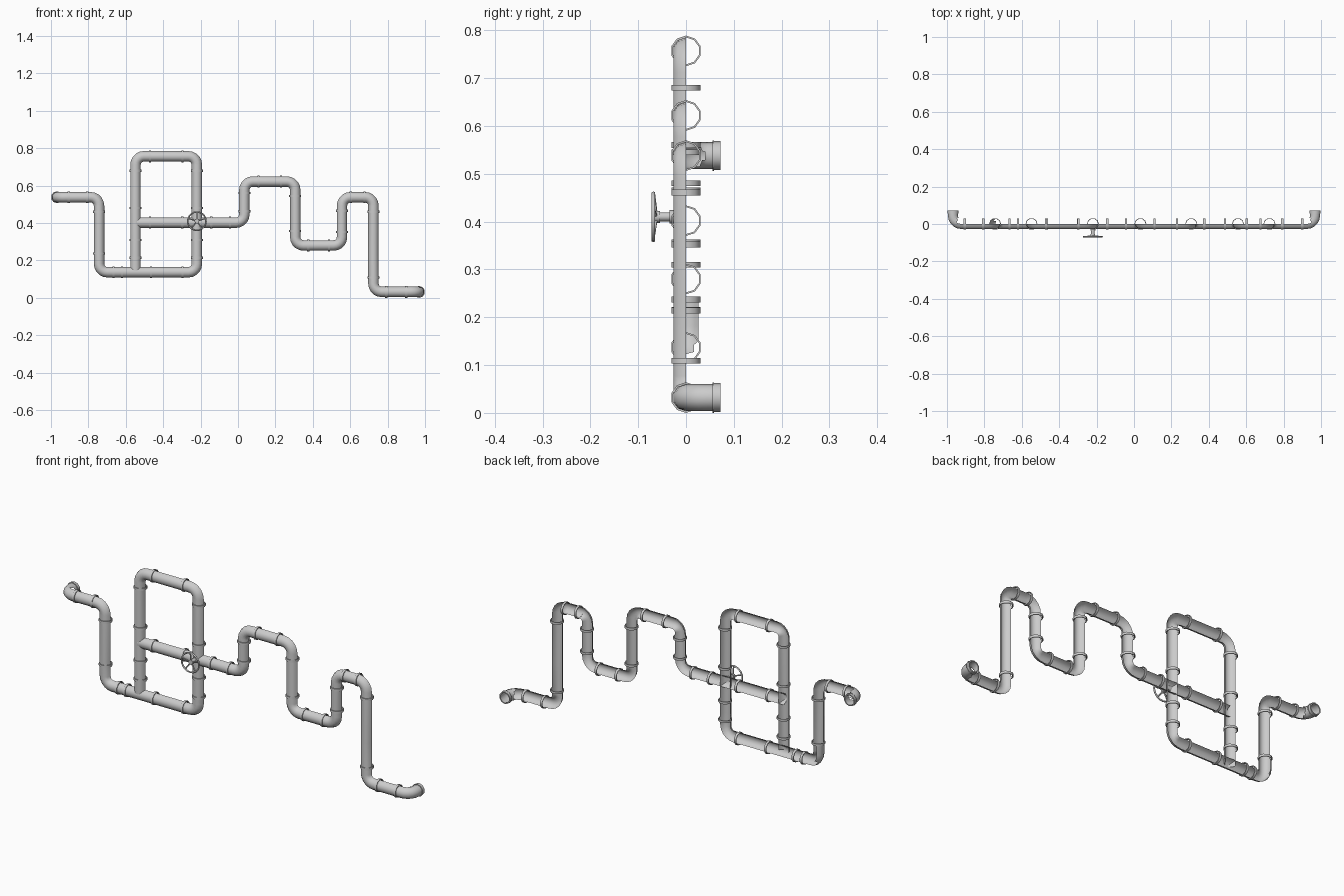
import bpy, bmesh, math
from mathutils import Vector, Matrix

if "Cube" in bpy.data.objects:
    bpy.data.objects.remove(bpy.data.objects["Cube"])

SIDES, R, BEND = 10, 0.028, 0.045
V = Vector


def finish(name, bm, angle=40):
    me = bpy.data.meshes.new(name)
    bmesh.ops.recalc_face_normals(bm, faces=bm.faces)
    bm.to_mesh(me)
    bm.free()
    ob = bpy.data.objects.new(name, me)
    bpy.context.collection.objects.link(ob)
    bpy.ops.object.select_all(action='DESELECT')
    ob.select_set(True)
    bpy.context.view_layer.objects.active = ob
    bpy.ops.object.shade_smooth_by_angle(angle=math.radians(angle))
    return ob


def section(bm, p, t, r):
    # ten-sided loop around point p, facing along t
    t = t.normalized()
    n = V((0, 0, 1)).cross(t) if abs(t.y) > 1e-4 else V((0, 1, 0))
    b = t.cross(n)
    return [bm.verts.new(p + r * (math.cos(a) * b + math.sin(a) * n))
            for a in (2 * math.pi * k / SIDES for k in range(SIDES))]


def bridge(bm, a, b):
    for k in range(SIDES):
        j = (k + 1) % SIDES
        bm.faces.new((a[k], a[j], b[j], b[k]))


def rounded(pts, steps=5):
    # path with circular bends: list of (point, tangent)
    out = [(pts[0], (pts[1] - pts[0]).normalized())]
    for a, p, c in zip(pts, pts[1:], pts[2:]):
        d0, d1 = (p - a).normalized(), (c - p).normalized()
        centre = p - d0 * BEND + d1 * BEND
        for i in range(steps + 1):
            th = math.pi / 2 * i / steps
            out.append((centre + BEND * (math.sin(th) * d0 - math.cos(th) * d1),
                        math.cos(th) * d0 + math.sin(th) * d1))
    out.append((pts[-1], (pts[-1] - pts[-2]).normalized()))
    return out


def hidden_back(c):
    # pipes are open half shells at the back, except outlets and one elbow side
    if c.y < 0.001 or abs(c.x) > 0.94:
        return False
    return not (c.x < -0.743 and c.x > -0.78 and 0.13 < c.z < 0.236)


def pipe(name, pts):
    bm = bmesh.new()
    loops = [section(bm, p, t, R) for p, t in rounded(pts)]
    for a, b in zip(loops, loops[1:]):
        bridge(bm, a, b)
    # split the shell so the kept elbow side ends at its collar
    bmesh.ops.bisect_plane(bm, geom=bm.verts[:] + bm.edges[:] + bm.faces[:],
                           plane_co=(0, 0, 0.236), plane_no=(0, 0, 1))
    bmesh.ops.delete(bm, geom=[f for f in bm.faces if hidden_back(f.calc_center_median())],
                     context='FACES')
    finish(name, bm)


def collar(bm, p, t, w=0.012, ro=0.032, ri=0.0282):
    t = t.normalized()
    ls = [section(bm, p + t * s, t, r) for r, s in
          ((ri, -w / 2), (ro, -w / 2), (ro, w / 2), (ri, w / 2))]
    for i in range(4):
        bridge(bm, ls[i], ls[(i + 1) % 4])


def P(x, z, y=0):
    return V((x, y, z))


XE = 0.968
left_run = [P(-XE, .538, .07), P(-XE, .538), P(-.743, .538), P(-.743, .137), P(-.22, .137),
            P(-.22, .757), P(-.548, .757), P(-.548, .137)]
right_run = [P(-.548, .402), P(.034, .402), P(.034, .622), P(.306, .622), P(.306, .28),
             P(.556, .28), P(.556, .538), P(.724, .538), P(.724, .032), P(XE, .032),
             P(XE, .032, .07)]

# Pipe runs
pipe("left_pipe_and_loop", left_run)
pipe("right_pipe_run", right_run)

# Collars either side of every bend
bm = bmesh.new()
for run in (left_run, right_run):
    for i, (a, b) in enumerate(zip(run, run[1:])):
        d = b - a
        if abs(d.y) > 0.01:
            continue
        off = min(0.077, d.length * 0.28)
        if abs(a.x + .743) < 1e-3 and abs(b.x + .743) < 1e-3:
            collar(bm, b - d.normalized() * 0.1, d)
        elif i < len(run) - 2:
            collar(bm, b - d.normalized() * off, d)
        collar(bm, a + d.normalized() * off, d)

# Collars around the tee joints and the crossing
for x, z in ((-.62, .137), (-.465, .137), (-.298, .402), (-.143, .402)):
    collar(bm, P(x, z), V((1, 0, 0)))
for x, z in ((-.548, .215), (-.548, .31), (-.548, .48), (-.22, .31), (-.22, .48)):
    collar(bm, P(x, z), V((0, 0, 1)))
finish("pipe_collars", bm)

# Outlet flanges
bm = bmesh.new()
for x, z in ((-XE, .538), (XE, .032)):
    collar(bm, P(x, z, .057), V((0, 1, 0)), w=.004)
    collar(bm, P(x, z, .0655), V((0, 1, 0)), w=.013, ro=.0305, ri=.025)
finish("outlet_flanges", bm)

# Valve wheel: rim, spokes, hub and stem
WC = V((-.22, -.068, .41))
bpy.ops.mesh.primitive_torus_add(major_radius=.049, minor_radius=.0042, major_segments=20,
                                 minor_segments=6, location=WC, rotation=(math.pi / 2, 0, 0))
bpy.context.object.name = "valve_wheel_rim"
bpy.ops.object.shade_smooth_by_angle(angle=math.radians(65))


def rod(name, a, b, r, n):
    bm = bmesh.new()
    d = b - a
    m = Matrix.Translation((a + b) / 2) @ d.to_track_quat('Z', 'Y').to_matrix().to_4x4()
    bmesh.ops.create_cone(bm, cap_ends=True, segments=n, radius1=r, radius2=r,
                          depth=d.length, matrix=m)
    finish(name, bm, 50)


for k in range(5):
    a = math.radians(90 + 72 * k)
    rod("valve_spoke", WC + V((0, .006, 0)),
        WC + V((math.cos(a) * .048, 0, math.sin(a) * .048)), .0035, 6)
rod("valve_hub", V((-.22, -.066, .41)), V((-.22, -.054, .41)), .0125, 10)
rod("valve_stem", V((-.22, -.056, .41)), V((-.22, -.022, .41)), .0095, 10)
rod("valve_stem_base", V((-.22, -.034, .41)), V((-.22, -.022, .41)), .014, 10)
